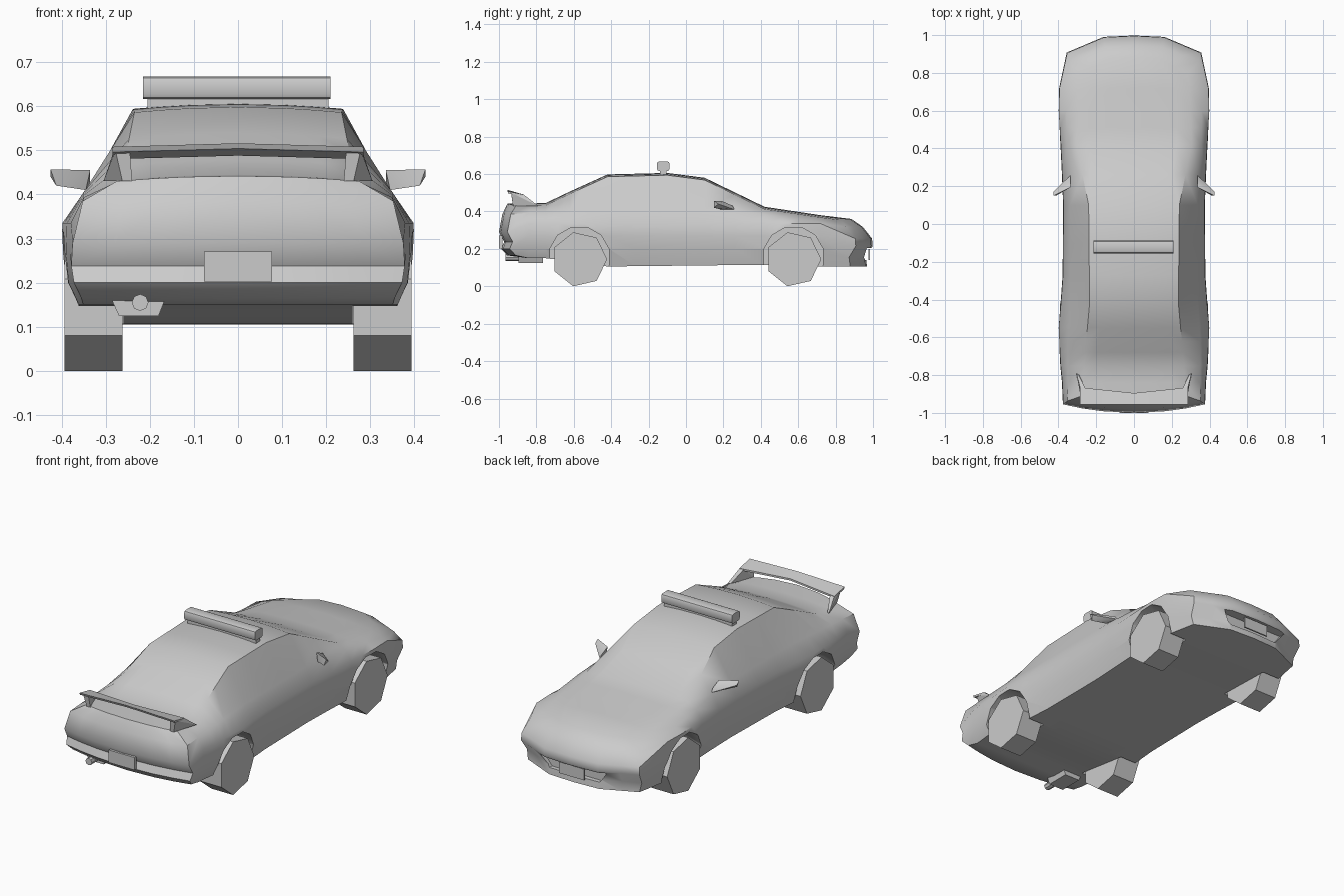
import bpy, bmesh, math
from mathutils import Vector, Matrix

cube = bpy.data.objects.get("Cube")
if cube:
    bpy.data.objects.remove(cube, do_unlink=True)

GREY = (0.6, 0.6, 0.6, 1)
grey = bpy.data.materials.new("plain_grey")
grey.use_nodes = True
grey.diffuse_color = GREY
grey.node_tree.nodes["Principled BSDF"].inputs["Base Color"].default_value = GREY


def add(name, bm, smooth=0):
    """Turn a bmesh into a named grey object."""
    bmesh.ops.recalc_face_normals(bm, faces=bm.faces)
    mesh = bpy.data.meshes.new(name)
    bm.to_mesh(mesh)
    bm.free()
    mesh.materials.append(grey)
    ob = bpy.data.objects.new(name, mesh)
    bpy.context.collection.objects.link(ob)
    if smooth:
        shade(ob, smooth)
    return ob


def shade(ob, angle):
    bpy.ops.object.select_all(action='DESELECT')
    ob.select_set(True)
    bpy.context.view_layer.objects.active = ob
    bpy.ops.object.shade_smooth_by_angle(angle=math.radians(angle))


def hull(name, points, flip=1, smooth=0):
    bm = bmesh.new()
    for x, y, z in points:
        bm.verts.new((x * flip, y, z))
    bmesh.ops.convex_hull(bm, input=bm.verts)
    bmesh.ops.dissolve_limit(bm, angle_limit=0.01, verts=bm.verts, edges=bm.edges)
    return add(name, bm, smooth)


def box(name, x, y, z, bevel=0):
    bm = bmesh.new()
    size = [b - a for a, b in (x, y, z)]
    mid = [(a + b) / 2 for a, b in (x, y, z)]
    bmesh.ops.create_cube(bm, size=1, matrix=Matrix.Translation(mid) @ Matrix.Diagonal((*size, 1)))
    if bevel:
        long_edges = [e for e in bm.edges if abs(e.verts[0].co.x - e.verts[1].co.x) > 0.1]
        bmesh.ops.bevel(bm, geom=long_edges, offset=bevel, segments=2, profile=0.5, affect='EDGES')
    return add(name, bm, 40 if bevel else 0)


def cylinder(name, centre, axis, radius, depth, sides, turn=0.0):
    bm = bmesh.new()
    spin = Vector(axis).to_track_quat('Z', 'Y').to_matrix().to_4x4()
    bmesh.ops.create_cone(bm, cap_ends=True, segments=sides, radius1=radius, radius2=radius, depth=depth,
                          matrix=Matrix.Translation(centre) @ spin @ Matrix.Rotation(turn, 4, 'Z'))
    return add(name, bm)


def curve(keys):
    """Piecewise linear function through (y, value) keys."""
    def f(y):
        for (a, va), (b, vb) in zip(keys, keys[1:]):
            if y <= b:
                return va + (vb - va) * max(0, (y - a) / (b - a))
        return keys[-1][1]
    return f


# Body outline along the length
top_z = curve([(-.96, .44), (-.75, .445), (-.62, .507), (-.42, .598), (-.1, .606), (.1, .58), (.42, .425), (.88, .356)])
top_w = curve([(-.96, .275), (-.75, .265), (-.42, .235), (.1, .24), (.42, .305), (.72, .295)])
half_w = curve([(-.9, .375), (-.75, .39), (-.55, .4), (-.3, .378), (.13, .375), (.4, .388), (.6, .4), (.72, .396)])
belt_w = curve([(-.9, .35), (-.6, .35), (-.4, .338), (.2, .338), (.42, .355), (.72, .36)])
belt_z = curve([(-.9, .39), (-.5, .412), (.2, .412), (.42, .385), (.72, .345)])
floor_z = curve([(-.74, .15), (-.42, .106), (.4, .115), (.72, .106)])
COLS = (1, .74, .45, 0)


def section(y):
    w, t = half_w(y), top_z(y)
    return [(w - .03, y, floor_z(y)), (w - .006, y, .2), (w, y, .27), (w - .002, y, .335),
            (belt_w(y), y, belt_z(y)), (top_w(y), y, t - .012)]


# Rows of the tail and nose faces: half width, centre y, z
tail = [(.355, -.955, .165), (.372, -.988, .2), (.378, -.972, .238),
        (.375, -1.0, .29), (.352, -.982, .385), (.275, -.955, .43)]
nose = [(.335, .968, .105), (.345, .962, .155), (.356, .998, .215),
        (.354, .995, .255), (.338, .945, .318), (.285, .885, .348)]


def tail_drop(f):
    return .045 * f * f


def nose_drop(f):
    return -.09 * max(0, (f - .4) / .6)


def build_body():
    bm = bmesh.new()
    made = {}

    def vert(x, y, z):
        key = (round(x, 4), round(y, 4), round(z, 4))
        if key not in made:
            made[key] = bm.verts.new(key)
        return made[key]

    def skin(rows):
        for r0, r1 in zip(rows, rows[1:]):
            for i in range(len(r0) - 1):
                bm.faces.new([vert(*p) for p in (r0[i], r0[i + 1], r1[i + 1], r1[i])])

    def end_grid(rows, drop):
        return [[(x * f, y + drop(f), z + (.012 * (1 - f * f) if i == 5 else 0)) for f in COLS]
                for i, (x, y, z) in enumerate(rows)]

    def across(pt, crown):
        x, y, z = pt
        return [(x * f, y, z + crown * (1 - f * f)) for f in COLS]

    ends = [end_grid(tail, tail_drop), end_grid(nose, nose_drop)]
    rings = []
    for y in (-.84, -.75, -.68, -.62, -.55, -.42, -.27, -.1, .1, .26, .42, .51, .6, .72):
        s = section(y)
        rings.append(across(s[0], 0)[::-1] + s[1:-1] + across(s[-1], .012))
    for grid in ends:
        ring = grid[0][::-1] + [row[0] for row in grid[1:-1]] + grid[-1]
        rings.insert(0 if grid is ends[0] else len(rings), ring)
        skin(grid)
    skin(rings)
    # Reflect the half shell
    geom = bm.verts[:] + bm.edges[:] + bm.faces[:]
    bmesh.ops.mirror(bm, geom=geom, axis='X', merge_dist=0.0005)
    bmesh.ops.remove_doubles(bm, verts=bm.verts, dist=0.0005)
    return add("body", bm)


body = build_body()

# Wheel arches and front intake cut from the body
cutters = [cylinder("arch_cutter", (side * .4, y, .157), (1, 0, 0), .164, .28, 12, math.pi / 12)
           for side in (-1, 1) for y in (-.57, .575)]
cutters.append(hull("intake_cutter", [(s * x, y, z) for s in (-1, 1) for y in (.935, 1.1)
                                      for x, z in ((.2, .205), (.15, .14))]))
bpy.context.view_layer.objects.active = body
for cutter in cutters:
    cutter.hide_render = True
    mod = body.modifiers.new("cut", 'BOOLEAN')
    mod.object = cutter
    mod.solver = 'EXACT'
    bpy.ops.object.modifier_apply(modifier=mod.name)
    bpy.data.objects.remove(cutter, do_unlink=True)
shade(body, 42)

# Seven-sided wheels
for end, y in (("rear", -.57), ("front", .575)):
    for side, s in (("left", 1), ("right", -1)):
        bm = bmesh.new()
        rim = [(y + .148 * math.cos(a), .1445 + .148 * math.sin(a))
               for a in (math.tau * k / 7 for k in range(7))]
        loops = [[bm.verts.new((s * x, *p)) for p in rim] for x in (.262, .393)]
        for loop in loops:
            bm.faces.new(loop)
        for k in range(7):
            n = (k + 1) % 7
            bm.faces.new((loops[0][k], loops[0][n], loops[1][n], loops[1][k]))
        add(f"{end}_{side}_wheel", bm)

# Door mirrors and spoiler struts
mirror = [(.335, .195, .455), (.345, .19, .41), (.425, .15, .457), (.412, .15, .42),
          (.425, .172, .44), (.335, .26, .41), (.335, .25, .43)]
strut = [(.24, -.925, .43), (.262, -.925, .43), (.29, -.8, .43), (.305, -.79, .43),
         (.245, -.935, .497), (.278, -.935, .5), (.26, -.865, .488), (.285, -.865, .488)]
for side, s in (("left", 1), ("right", -1)):
    hull(f"{side}_door_mirror", mirror, s, 35)
    hull(f"{side}_spoiler_strut", strut, s)

# Spoiler blade, gently swept toward the middle
bm = bmesh.new()
spans = []
for x in (-.285, -.15, 0, .15, .285):
    mid = 1 - abs(x) / .285
    spans.append([bm.verts.new((x, y, z + .008 * mid)) for y, z in
                  ((-.955, .508), (-.95, .496), (-.865 - .03 * mid, .48), (-.865 - .03 * mid, .49))])
for a, b in zip(spans, spans[1:]):
    for i in range(4):
        bm.faces.new((a[i], a[(i + 1) % 4], b[(i + 1) % 4], b[i]))
bm.faces.new(spans[0])
bm.faces.new(spans[-1])
add("spoiler_blade", bm, 40)

# Roof light bar and its mount
box("light_bar", (-.215, .21), (-.155, -.088), (.616, .667), .012)
box("light_bar_mount", (-.205, .205), (-.14, -.103), (.59, .617))

# Number plates
box("rear_plate", (-.077, .077), (-1.0, -.98), (.203, .271))
box("front_plate", (-.075, .075), (.975, .983), (.14, .2))

# Exhaust
hull("muffler", [(x, y, z) for y in (-.895, -.765) for x, z in
                 ((-.27, .125), (-.18, .125), (-.163, .168), (-.285, .158), (-.27, .175))])
cylinder("exhaust_pipe", (-.222, -.91, .155), (0, 1, 0), .019, .11, 8)
